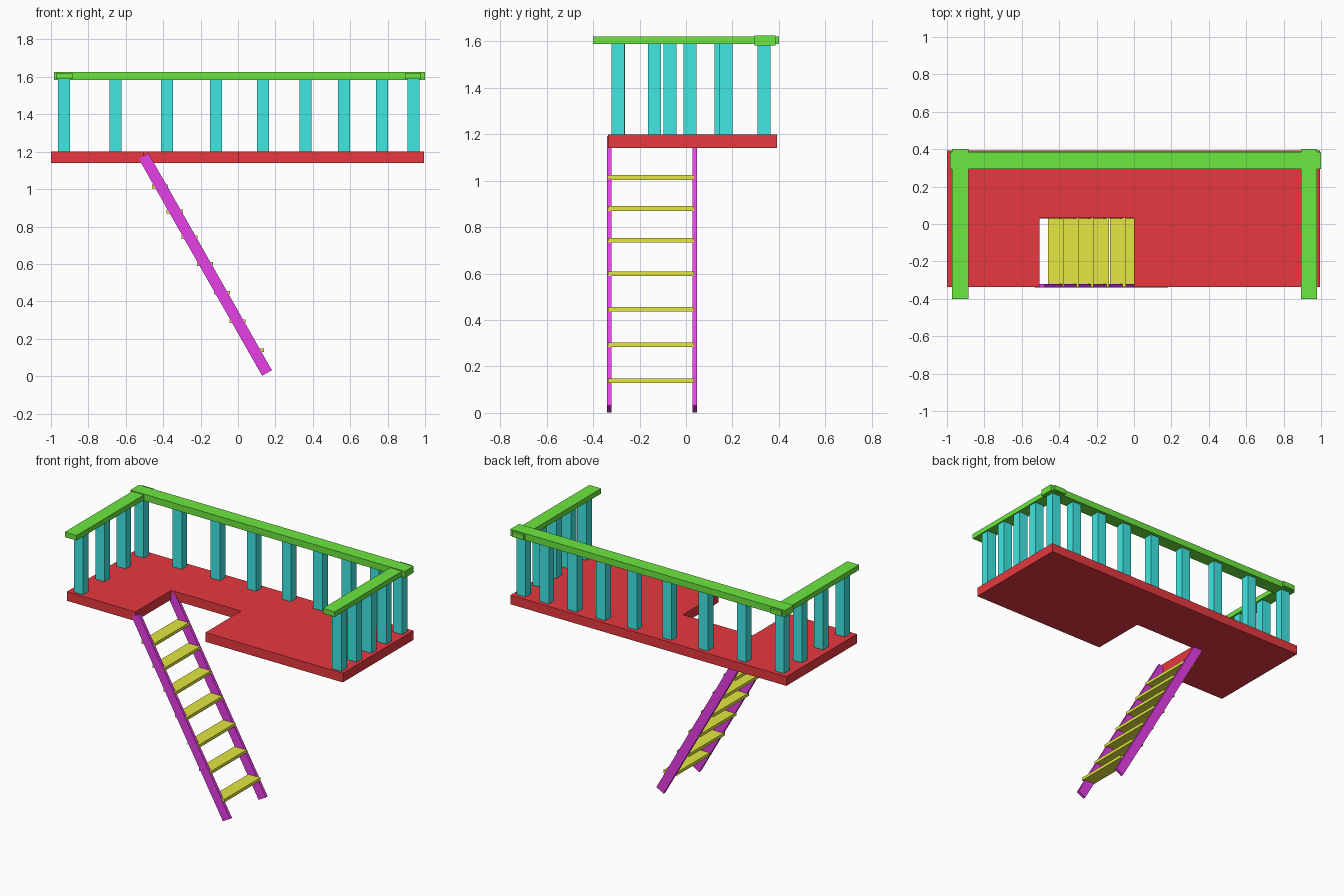
import bpy, bmesh, math
from mathutils import Matrix

if "Cube" in bpy.data.objects:
    bpy.data.objects.remove(bpy.data.objects["Cube"])


def material(name, color):
    m = bpy.data.materials.new(name)
    m.diffuse_color = (*color, 1)
    m.use_nodes = True
    m.node_tree.nodes["Principled BSDF"].inputs["Base Color"].default_value = m.diffuse_color
    return m


RED = material("deck_red", (0.8, 0.04, 0.05))
GREEN = material("rail_green", (0.15, 0.8, 0.05))
TEAL = material("post_teal", (0.05, 0.8, 0.77))
PURPLE = material("ladder_purple", (0.8, 0.05, 0.8))
YELLOW = material("step_yellow", (0.77, 0.8, 0.05))


def finish(name, bm, mat):
    bmesh.ops.recalc_face_normals(bm, faces=bm.faces)
    me = bpy.data.meshes.new(name)
    bm.to_mesh(me)
    bm.free()
    me.materials.append(mat)
    ob = bpy.data.objects.new(name, me)
    bpy.context.collection.objects.link(ob)
    return ob


def box(name, x, y, z, mat):
    """Box from (min, max) ranges on each axis."""
    bm = bmesh.new()
    size = [r[1] - r[0] for r in (x, y, z)]
    mid = [(r[0] + r[1]) / 2 for r in (x, y, z)]
    bmesh.ops.create_cube(bm, size=1, matrix=Matrix.Translation(mid) @ Matrix.Diagonal((*size, 1)))
    return finish(name, bm, mat)


# Platform with a notch in its front edge for the ladder
outline = [(-1, -0.337), (-0.505, -0.337), (-0.505, 0.032), (0, 0.032),
           (0, -0.337), (0.994, -0.337), (0.994, 0.392), (-1, 0.392)]
bm = bmesh.new()
face = bm.faces.new([bm.verts.new((x, y, 1.14)) for x, y in outline])
ext = bmesh.ops.extrude_face_region(bm, geom=[face])
bmesh.ops.translate(bm, vec=(0, 0, 0.06),
                    verts=[v for v in ext["geom"] if isinstance(v, bmesh.types.BMVert)])
finish("platform", bm, RED)

# Handrails
box("back_handrail", (-0.985, 1.0), (0.295, 0.385), (1.583, 1.626), GREEN)
box("left_handrail", (-0.972, -0.886), (-0.4, 0.4), (1.588, 1.621), GREEN)
box("right_handrail", (0.893, 0.979), (-0.4, 0.4), (1.588, 1.621), GREEN)


# Railing posts
def post(name, x, y):
    box(name, (x - 0.033, x + 0.033), (y - 0.028, y + 0.028), (1.2, 1.59), TEAL)


for i, x in enumerate((-0.93, -0.655, -0.38, -0.118, 0.134, 0.361, 0.567, 0.77, 0.938)):
    post(f"back_post_{i + 1}", x, 0.336)
for i, y in enumerate((-0.29, -0.069, 0.151)):
    post(f"left_post_{i + 1}", -0.93, y)
for i, y in enumerate((-0.292, -0.135, 0.017, 0.172)):
    post(f"right_post_{i + 1}", 0.938, y)

# Sloping ladder side rails
bottom, top = (0.155, 0.017), (-0.505, 1.177)
dx, dz = top[0] - bottom[0], top[1] - bottom[1]
for name, y in (("ladder_rail_front", -0.33), ("ladder_rail_back", 0.038)):
    bm = bmesh.new()
    place = (Matrix.Translation(((bottom[0] + top[0]) / 2, y, (bottom[1] + top[1]) / 2))
             @ Matrix.Rotation(math.atan2(dx, dz), 4, "Y")
             @ Matrix.Diagonal((0.06, 0.019, math.hypot(dx, dz), 1)))
    bmesh.ops.create_cube(bm, size=1, matrix=place)
    finish(name, bm, PURPLE)

# Ladder steps
steps = [(0.097, 0.139), (-0.003, 0.294), (-0.086, 0.446), (-0.177, 0.599),
         (-0.259, 0.743), (-0.338, 0.88), (-0.418, 1.014)]
for i, (x, z) in enumerate(steps):
    box(f"ladder_step_{i + 1}", (x - 0.043, x + 0.043), (-0.337, 0.034),
        (z - 0.01, z + 0.01), YELLOW)
